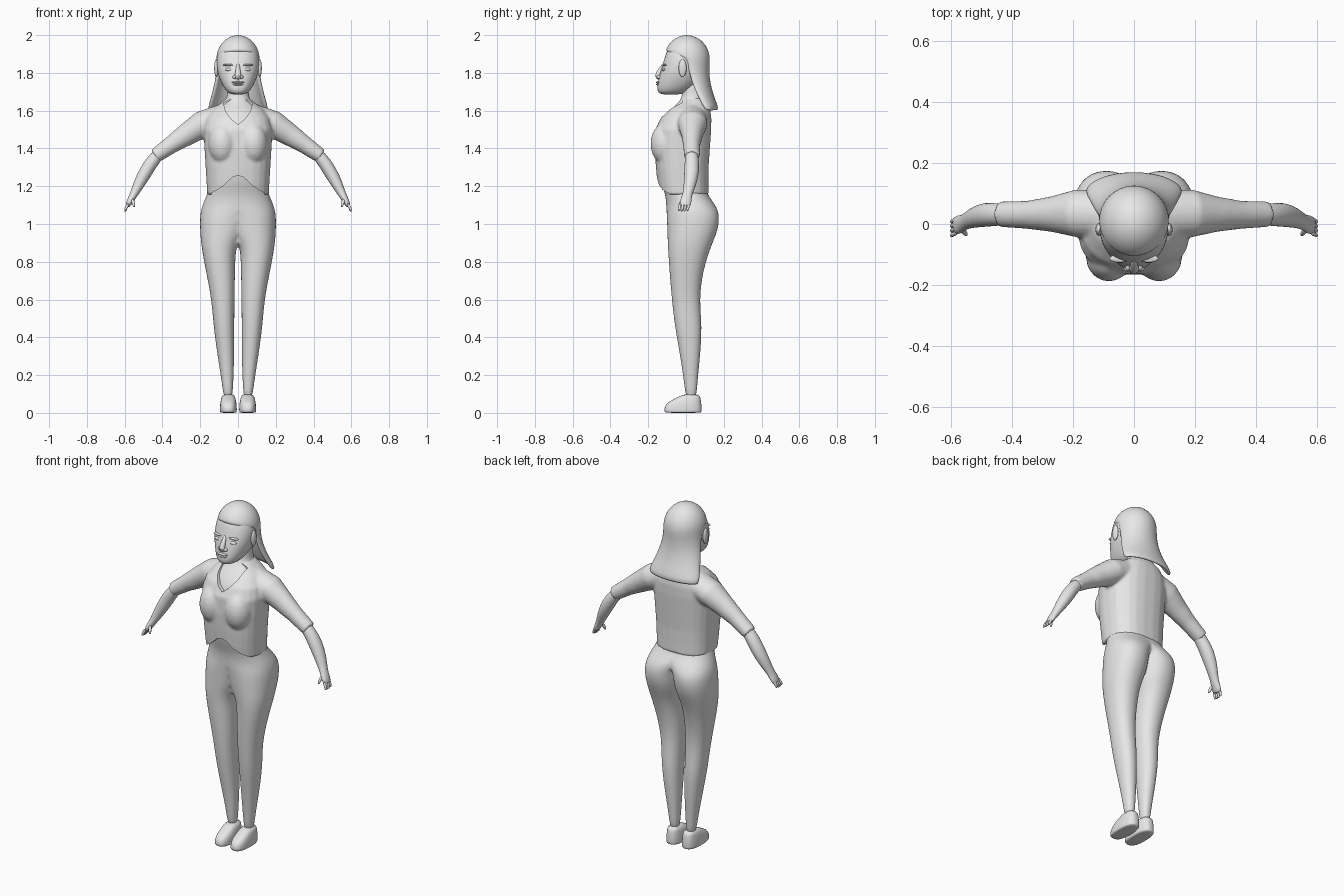
import bpy, bmesh, math
from mathutils import Vector

if "Cube" in bpy.data.objects:
    bpy.data.objects.remove(bpy.data.objects["Cube"])

grey = bpy.data.materials.new("plain grey")
grey.diffuse_color = (0.8, 0.8, 0.8, 1)
grey.use_nodes = True
grey.node_tree.nodes["Principled BSDF"].inputs["Base Color"].default_value = grey.diffuse_color


def spow(v, p):
    return math.copysign(abs(v) ** p, v)


def ring(z, x0, x1, yf, yb, n=2.2, count=24):
    """Horizontal rounded section; the front half widens to the centre line when x0 < 0."""
    pts = []
    for i in range(count):
        t = 2 * math.pi * (i + 0.5) / count
        left = max(-x1, 5 * x0) if (x0 < 0 and math.sin(t) < 0) else x0
        c, r = (left + x1) / 2, (x1 - left) / 2
        pts.append(Vector((c + r * spow(math.cos(t), 2 / n),
                           (yf + yb) / 2 + (yb - yf) / 2 * spow(math.sin(t), 2 / n), z)))
    return pts


def centred(rows, n=2.2):
    return [ring(z, -x, x, yf, yb, n) for z, x, yf, yb in rows]


def tube(path, sx=1, count=16):
    """Sections square to a path of (x, y, z, thickness, width)."""
    out, pos = [], [Vector((sx * p[0], p[1], p[2])) for p in path]
    for i, p in enumerate(path):
        t = (pos[min(i + 1, len(pos) - 1)] - pos[max(i - 1, 0)]).normalized()
        u = Vector((0, 1, 0))
        u = (u - t * u.dot(t)).normalized()
        v = t.cross(u)
        out.append([pos[i] + v * p[3] * math.cos(a) + u * p[4] * math.sin(a)
                    for a in (2 * math.pi * k / count for k in range(count))])
    return out


def loft(bm, rings):
    vs = [[bm.verts.new(p) for p in r] for r in rings]
    n = len(vs[0])
    for a, b in zip(vs, vs[1:]):
        for i in range(n):
            bm.faces.new((a[i], a[(i + 1) % n], b[(i + 1) % n], b[i]))
    bm.faces.new(vs[0][::-1])
    bm.faces.new(vs[-1])


def ball(bm, centre, radii):
    new = bmesh.ops.create_uvsphere(bm, u_segments=20, v_segments=12, radius=1)["verts"]
    for v in new:
        v.co = Vector(centre) + Vector([a * b for a, b in zip(v.co, radii)])


def finish(name, bm, mirror=False, levels=1):
    bmesh.ops.recalc_face_normals(bm, faces=bm.faces[:])
    me = bpy.data.meshes.new(name)
    bm.to_mesh(me)
    bm.free()
    me.materials.append(grey)
    ob = bpy.data.objects.new(name, me)
    bpy.context.collection.objects.link(ob)
    if mirror:
        ob.modifiers.new("mirror", 'MIRROR').merge_threshold = 0.0005
    if levels:
        ob.modifiers.new("smooth", 'SUBSURF').levels = levels
        ob.modifiers["smooth"].render_levels = levels
    smooth(ob)
    return ob


def smooth(ob, angle=55):
    bpy.ops.object.select_all(action='DESELECT')
    ob.select_set(True)
    bpy.context.view_layer.objects.active = ob
    bpy.ops.object.shade_smooth_by_angle(angle=math.radians(angle))


# body: leg, hip, trunk and neck as one half, mirrored
bm = bmesh.new()
half = [(.07, .03, .075, 0, .055), (.16, .025, .085, -.01, .06), (.3, .02, .108, -.03, .075),
        (.46, .02, .13, -.06, .086), (.6, .018, .14, -.075, .07), (.75, .016, .17, -.088, .09),
        (.86, .012, .191, -.095, .125), (.92, -.005, .198, -.098, .15),
        (.98, -.012, .202, -.1, .172), (1.05, -.02, .202, -.103, .178),
        (1.1, -.06, .19, -.105, .158), (1.16, -.13, .162, -.11, .11)]
trunk = [(1.22, .152, -.132, .104), (1.3, .155, -.145, .104), (1.45, .165, -.15, .115),
         (1.55, .155, -.127, .118), (1.61, .115, -.08, .11), (1.65, .065, -.03, .1),
         (1.69, .055, -.018, .095), (1.78, .055, -.018, .095)]
loft(bm, [ring(*r) for r in half] + centred(trunk))
bmesh.ops.bisect_plane(bm, geom=bm.verts[:] + bm.edges[:] + bm.faces[:], dist=0.0005,
                       plane_co=(0, 0, 0), plane_no=(1, 0, 0), clear_inner=True)
finish("body", bm, True, 2)

# shoes
bm = bmesh.new()
loft(bm, [ring(z, .051 - w, .051 + w, yf, yb, 2.6) for z, w, yf, yb in
          [(0, .042, -.11, .08), (.004, .045, -.115, .083), (.03, .045, -.116, .083),
           (.055, .043, -.1, .081), (.08, .037, -.05, .077), (.1, .031, -.014, .07)]])
finish("shoes", bm, True)

# shirt: trunk, bust and sleeves fused together
bm = bmesh.new()
loft(bm, centred([(1.155, .164, -.142, .12), (1.22, .167, -.152, .119), (1.3, .172, -.16, .12),
                  (1.4, .178, -.166, .127), (1.5, .183, -.163, .134), (1.56, .17, -.136, .135),
                  (1.61, .135, -.09, .128), (1.645, .085, -.045, .11),
                  (1.668, .058, -.02, .1)], 2.5))
for s in (-1, 1):
    loft(bm, tube([(.08, .03, 1.565, .07, .08), (.19, .035, 1.527, .072, .078),
                   (.27, .032, 1.475, .06, .058), (.35, .03, 1.422, .047, .046),
                   (.438, .032, 1.36, .039, .042)], s, 20))
    ball(bm, (s * .082, -.11, 1.425), (.075, .078, .11))
shirt = finish("shirt", bm, levels=0)
rem = shirt.modifiers.new("fuse", 'REMESH')
rem.mode, rem.voxel_size, rem.use_smooth_shade = 'VOXEL', .008, True
soft = shirt.modifiers.new("soften", 'SMOOTH')
soft.factor, soft.iterations = .5, 5
cutters = []
for name, outline in [
        ("neckline_cutter", [(0, 1.527), (.035, 1.555), (.065, 1.595), (.077, 1.64), (.06, 1.75)]),
        ("hem_cutter", [(0, 1.257), (.03, 1.247), (.08, 1.2), (.14, 1.163), (.14, 1.1)])]:
    prof = outline + [(-x, z) for x, z in outline[:0:-1]]
    bm = bmesh.new()
    loft(bm, [[Vector((x, y, z)) for x, z in prof] for y in (-.3, -.02)])
    cut = finish(name, bm, levels=0)
    cut.hide_render = True
    cutters.append(cut)
    b = shirt.modifiers.new(name, 'BOOLEAN')
    b.operation, b.object, b.solver = 'DIFFERENCE', cut, 'EXACT'
deps = bpy.context.evaluated_depsgraph_get()
result = bpy.data.meshes.new_from_object(shirt.evaluated_get(deps))
shirt.modifiers.clear()
shirt.data = result
for c in cutters:
    bpy.data.objects.remove(c)
smooth(shirt, 45)

# forearms and hands
bm = bmesh.new()
loft(bm, tube([(.37, .03, 1.41, .03, .03), (.44, .03, 1.355, .034, .036),
               (.487, .032, 1.28, .038, .042), (.528, .02, 1.205, .03, .033),
               (.555, .006, 1.15, .02, .024), (.573, -.002, 1.12, .018, .032),
               (.588, -.007, 1.088, .012, .03)]))
finish("arms", bm, True)
bm = bmesh.new()
for i in range(4):
    y = .015 - .015 * i
    loft(bm, tube([(.58, y, 1.11, .009, .008), (.594, y - .004, 1.085, .008, .008),
                   (.598, y - .01, 1.068 - .004 * (i in (1, 2)), .006, .006)], count=8))
loft(bm, tube([(.562, -.015, 1.135, .011, .011), (.553, -.03, 1.108, .009, .009),
               (.548, -.036, 1.088, .006, .006)], count=8))
finish("fingers", bm, True)

# head
bm = bmesh.new()
loft(bm, centred([(1.685, .03, -.13, -.03), (1.695, .055, -.148, 0), (1.72, .075, -.154, .04),
                  (1.76, .095, -.147, .08), (1.8, .109, -.138, .095), (1.84, .114, -.126, .1),
                  (1.88, .113, -.114, .1), (1.93, .1, -.098, .09), (1.97, .06, -.05, .06)]))
finish("head", bm)

# nose
bm = bmesh.new()
loft(bm, tube([(0, -.112, 1.855, .008, .008), (0, -.138, 1.812, .013, .012),
               (0, -.152, 1.785, .019, .018), (0, -.14, 1.765, .015, .012)], count=12))
for s in (-1, 1):
    ball(bm, (s * .018, -.14, 1.778), (.011, .014, .01))
finish("nose", bm)

# lips
bm = bmesh.new()
for z, w in ((1.75, .034), (1.739, .028)):
    ball(bm, (0, -.146, z), (w, .013, .006))
finish("lips", bm, levels=0)

# eyes, brows and ears
for name, centre, radii in [("eyes", (.046, -.116, 1.818), (.024, .012, .009)),
                            ("brows", (.048, -.113, 1.842), (.032, .013, .006)),
                            ("ears", (.115, -.018, 1.825), (.011, .021, .047))]:
    bm = bmesh.new()
    ball(bm, centre, radii)
    finish(name, bm, True, 0)

# hair: a cap over the skull and a flared curtain down the back
bm = bmesh.new()
COLS, ROWS = 24, 7


def sheet(rows, closed):
    vs = [[bm.verts.new(p) for p in r] for r in rows]
    n = len(vs[0])
    for a, b in zip(vs, vs[1:]):
        for i in range(n if closed else n - 1):
            j = (i + 1) % n
            bm.faces.new((a[i], a[j], b[j], b[i]))


def cap_point(phi, k):
    front = max(0, -math.cos(phi)) ** .8
    th = math.radians(90 - 21 * front) * k / ROWS
    return Vector((.117 * math.sin(th) * math.sin(phi),
                   .005 + .123 * math.sin(th) * math.cos(phi), 1.87 + .13 * math.cos(th)))


def back_point(phi, z, w, cy, d):
    return Vector((w * math.sin(phi), cy + d * math.cos(phi), z))


angles = [2 * math.pi * i / COLS for i in range(COLS)]
sheet([[cap_point(a, k) for a in angles] for k in range(ROWS + 1)], True)
back = [math.pi * (i / 12 - .5) for i in range(13)]
sheet([[back_point(a, *r) for a in back] for r in
       [(1.87, .117, .005, .123), (1.83, .117, .012, .113), (1.78, .12, .025, .1),
        (1.72, .133, .045, .09), (1.66, .149, .075, .08), (1.605, .166, .108, .069)]], False)
bmesh.ops.remove_doubles(bm, verts=bm.verts[:], dist=.0005)
hair = finish("hair", bm, levels=0)
sol = hair.modifiers.new("thickness", 'SOLIDIFY')
sol.thickness, sol.offset = .022, -1
sub = hair.modifiers.new("smooth", 'SUBSURF')
sub.levels = sub.render_levels = 1
